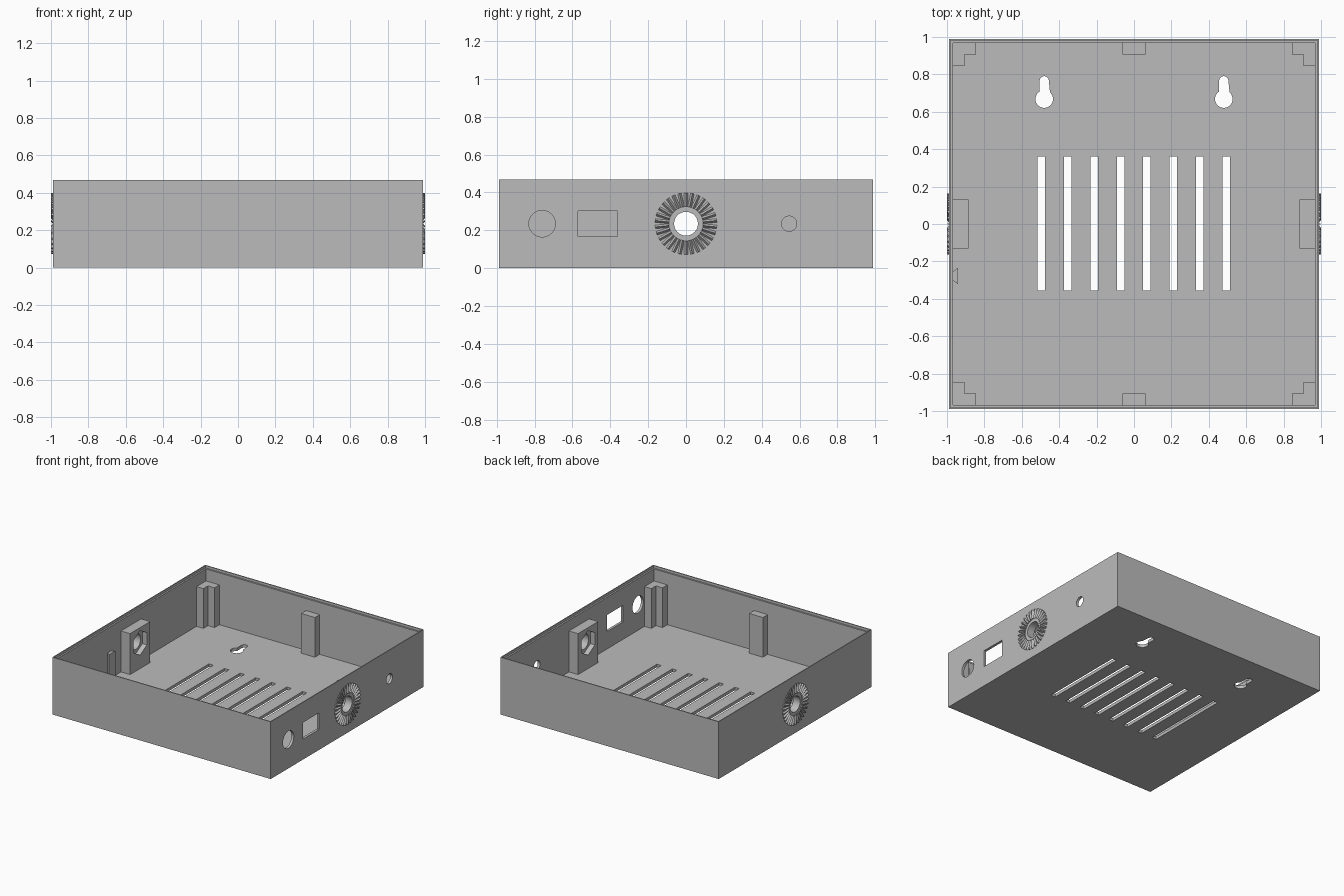
import bpy, bmesh
from math import sin, cos, pi, tau
from mathutils import Matrix, Vector

cube = bpy.data.objects.get("Cube")
if cube:
    bpy.data.objects.remove(cube, do_unlink=True)

SIDE, INNER, LIP = 0.988, 0.967, 0.98
HEIGHT, FLOOR, POST_TOP, MID_Z = 0.468, 0.025, 0.35, 0.235

grey = bpy.data.materials.new("plain grey")
grey.use_nodes = True
grey.diffuse_color = (0.5, 0.5, 0.5, 1)
grey.node_tree.nodes["Principled BSDF"].inputs["Base Color"].default_value = (0.5, 0.5, 0.5, 1)


def make_object(name, bm):
    bmesh.ops.recalc_face_normals(bm, faces=bm.faces)
    mesh = bpy.data.meshes.new(name)
    bm.to_mesh(mesh)
    bm.free()
    mesh.materials.append(grey)
    obj = bpy.data.objects.new(name, mesh)
    bpy.context.collection.objects.link(obj)
    return obj


def add_prism(bm, points, place):
    """Extrude a 2D profile from w=0 to w=1, placed by a function of (u, v, w)."""
    low = [bm.verts.new(place(u, v, 0)) for u, v in points]
    high = [bm.verts.new(place(u, v, 1)) for u, v in points]
    bm.faces.new(low[::-1])
    bm.faces.new(high)
    for i in range(len(points)):
        j = (i + 1) % len(points)
        bm.faces.new((low[i], low[j], high[j], high[i]))


def prism_z(name, points, lo, hi):
    bm = bmesh.new()
    add_prism(bm, points, lambda u, v, w: (u, v, lo + (hi - lo) * w))
    return make_object(name, bm)


def prism_x(name, points, lo, hi):
    bm = bmesh.new()
    add_prism(bm, points, lambda u, v, w: (lo + (hi - lo) * w, u, v))
    return make_object(name, bm)


def rect(u0, u1, v0, v1):
    return [(u0, v0), (u1, v0), (u1, v1), (u0, v1)]


def arc(u, v, r, start=0, sweep=tau, n=48):
    return [(u + r * cos(start + sweep * i / n), v + r * sin(start + sweep * i / n)) for i in range(n)]


def cut(obj, cutter):
    """Subtract the cutter and remove it."""
    mod = obj.modifiers.new("cut", "BOOLEAN")
    mod.operation, mod.solver, mod.object = "DIFFERENCE", "EXACT", cutter
    bpy.context.view_layer.objects.active = obj
    bpy.ops.object.modifier_apply(modifier=mod.name)
    bpy.data.objects.remove(cutter, do_unlink=True)


# Open tray with a stepped rim
tray = prism_z("tray", rect(-SIDE, SIDE, -SIDE, SIDE), 0, HEIGHT)
cut(tray, prism_z("cavity", rect(-INNER, INNER, -INNER, INNER), FLOOR, 1))
cut(tray, prism_z("rim_step", rect(-LIP, LIP, -LIP, LIP), HEIGHT - 0.02, 1))

# Ventilation slots in the floor
for i in range(8):
    x = -0.495 + 0.141 * i
    cut(tray, prism_z("slot", rect(x - 0.02, x + 0.02, -0.355, 0.36), -0.1, 0.2))

# Keyhole hangers
for x in (-0.48, 0.48):
    keyhole = arc(x, 0.668, 0.047, pi / 2 + 0.55, tau - 1.1, 32) + arc(x, 0.766, 0.0245, 0, pi, 16)
    keyhole.append((x - 0.0245, 0.766))
    cut(tray, prism_z("keyhole", keyhole, -0.1, 0.2))

# Connector openings in one side wall
for opening in (arc(-0.76, MID_Z, 0.07), rect(-0.57, -0.363, 0.167, 0.303), arc(0.545, MID_Z, 0.04)):
    cut(tray, prism_x("opening", opening, 0.9, 1.1))

# Both sides: bolt block with nut recess, bore and toothed ring
TEETH = 30
for side, s in (("left", 1), ("right", -1)):
    block = prism_x(side + "_bolt_block", rect(-0.13, 0.13, FLOOR - 0.005, 0.36), s * 0.885, s * (INNER + 0.003))
    nut = arc(0, MID_Z, 0.1, pi / 2, tau, 6)
    cut(block, prism_x("nut_recess", nut, s * 0.8, s * 0.925))
    for target in (block, tray):
        cut(target, prism_x("bore", arc(0, MID_Z, 0.063), s * 0.7, s * 1.1))

    bm = bmesh.new()
    for i in range(TEETH):
        turn = Matrix.Rotation(tau * i / TEETH, 3, "X")
        add_prism(bm, [(-0.011, SIDE - 0.002), (0.011, SIDE - 0.002), (0, 1)],
                  lambda u, v, w: turn @ Vector((s * v, u, 0.09 + 0.073 * w)) + Vector((0, 0, MID_Z)))
    make_object(side + "_toothed_ring", bm)

# L-shaped corner posts
c, far, near = INNER + 0.003, 0.845, 0.905
corner = [(c, c), (far, c), (far, near), (near, near), (near, far), (c, far)]
for name, sx, sy in (("front_left", 1, -1), ("front_right", -1, -1), ("back_left", 1, 1), ("back_right", -1, 1)):
    prism_z(name + "_corner_post", [(sx * x, sy * y) for x, y in corner], FLOOR - 0.005, POST_TOP)

# Middle posts on the front and back walls
for name, sy in (("front", -1), ("back", 1)):
    prism_z(name + "_middle_post", rect(-0.062, 0.062, sy * 0.905, sy * c), FLOOR - 0.005, POST_TOP)

# Small dovetail rib on the inside of the right wall
prism_z("dovetail_rib", [(-c, -0.255), (-0.942, -0.235), (-0.942, -0.32), (-c, -0.30)], FLOOR - 0.005, 0.245)
